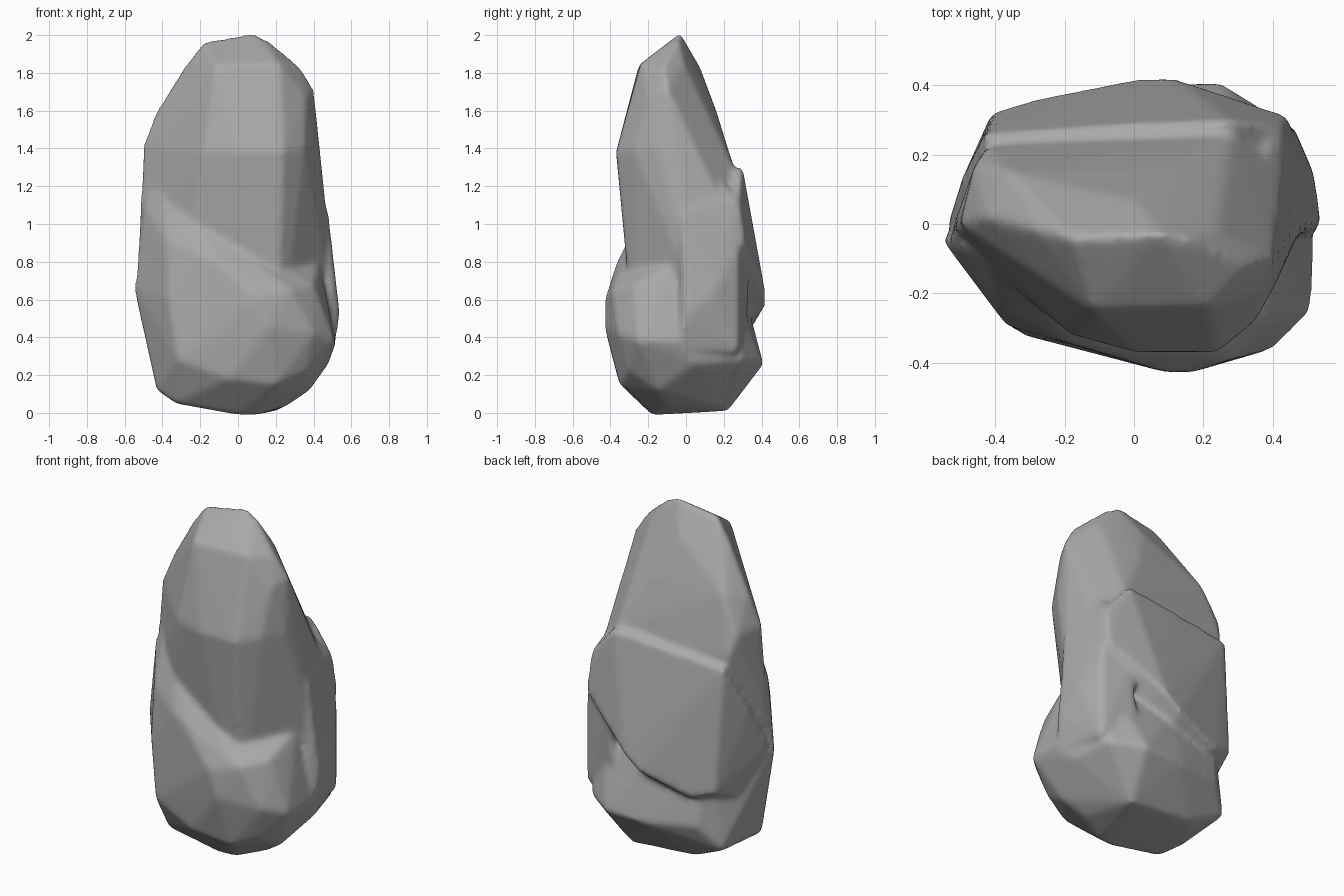
import bpy
import bmesh
from mathutils import Vector

cube = bpy.data.objects.get("Cube")
if cube:
    bpy.data.objects.remove(cube, do_unlink=True)

# Corner points of each chunk, in hundredths of a unit
spire = [
    # crest
    (-18, -4, 197), (8, -3, 201), (15, -4, 198), (-28, -2, 184),
    (-12, -25, 184), (22, -24, 185), (33, -12, 183), (24, -1, 185),
    (0, 7, 184),
    # shoulders
    (40, -10, 172), (41, -8, 160), (36, -20, 167), (-43, 2, 160),
    (-36, 15, 160), (10, 16, 160), (-18, -32, 138), (0, -37, 138),
    (24, -37, 138), (35, -28, 140), (42, -15, 140), (43, -3, 140),
    (25, 21, 140), (-46, 17, 140), (-50, 0, 142), (-43, 22, 128),
    (28, 26, 128), (35, 19, 126),
    # flank that merges into the side slab
    (47, -1, 105), (51, 5, 60), (44, 24, 100),
    # buried base
    (-53, -3, 85), (-40, -10, 14), (30, 10, 15), (20, -25, 12),
    (-35, 20, 12),
]
back_slab = [
    (-43, 26, 123), (0, 29, 127), (28, 30, 130), (-38, 10, 124),
    (28, 10, 128), (43, 28, 112), (45, 31, 90), (40, 10, 105),
    (-50, 12, 95), (-54, -1, 70), (12, 42, 64), (2, 42, 56),
    (-28, 36, 46), (-41, 32, 50), (-48, 5, 40), (30, 10, 60),
    (0, 20, 40),
]
side_slab = [
    (42, -2, 126), (36, 18, 126), (48, -2, 105), (54, 0, 52),
    (52, 14, 62), (43, 27, 112), (46, 28, 85), (46, 28, 32),
    (28, 34, 85), (25, 33, 52), (51, -4, 34), (30, 10, 100),
    (30, 0, 20),
]
foot = [
    # sloping front ledge
    (-50, -6, 110), (-42, -8, 124), (-28, -22, 108), (-10, -29, 90),
    (-38, -25, 91), (-20, -34, 84), (-8, -37, 79), (2, -39, 70),
    (28, -39, 65), (40, -28, 68), (43, -6, 80),
    # bulging front and sides
    (10, -43, 60), (16, -43, 45), (-37, -29, 60), (-32, -32, 28),
    (40, -36, 42), (45, -27, 55), (51, -25, 38), (52, -6, 38),
    (-55, -5, 66), (-47, -6, 34),
    # underside
    (-43, -10, 12), (-33, -18, 5), (-42, 25, 14), (-30, 34, 28),
    (0, 40, 25), (25, 41, 26), (42, 30, 28), (48, 5, 26),
    (38, -15, 12), (36, -30, 22), (-5, -36, 18), (20, -35, 15),
    (0, -18, -1), (10, -17, -1), (26, -10, 4), (20, 22, 1),
    (-20, 22, 4), (-30, 10, 5),
    # buried back edge
    (0, 32, 60), (-35, 25, 70), (35, 27, 60),
]


def add_chunk(bm, points):
    """Wrap one faceted chunk around its corner points."""
    verts = [bm.verts.new(Vector(p) / 100) for p in points]
    result = bmesh.ops.convex_hull(bm, input=verts)
    loose = {g for g in result["geom_interior"] + result["geom_unused"]
             if isinstance(g, bmesh.types.BMVert)}
    bmesh.ops.delete(bm, geom=list(loose), context="VERTS")


# Join the chunks into one boulder
bm = bmesh.new()
for chunk in (spire, back_slab, side_slab, foot):
    add_chunk(bm, chunk)
bmesh.ops.recalc_face_normals(bm, faces=bm.faces[:])
mesh = bpy.data.meshes.new("boulder")
bm.to_mesh(mesh)
bm.free()
boulder = bpy.data.objects.new("boulder", mesh)
bpy.context.collection.objects.link(boulder)

# Fuse the overlaps and wear down the edges
fuse = boulder.modifiers.new("fuse", "REMESH")
fuse.mode = "VOXEL"
fuse.voxel_size = 0.016
fuse.use_smooth_shade = True
wear = boulder.modifiers.new("wear", "SMOOTH")
wear.factor = 0.5
wear.iterations = 9

# Stone colour
stone = bpy.data.materials.new("grey stone")
stone.use_nodes = True
colour = (0.4, 0.4, 0.4, 1)
stone.diffuse_color = colour
stone.node_tree.nodes["Principled BSDF"].inputs["Base Color"].default_value = colour
mesh.materials.append(stone)
